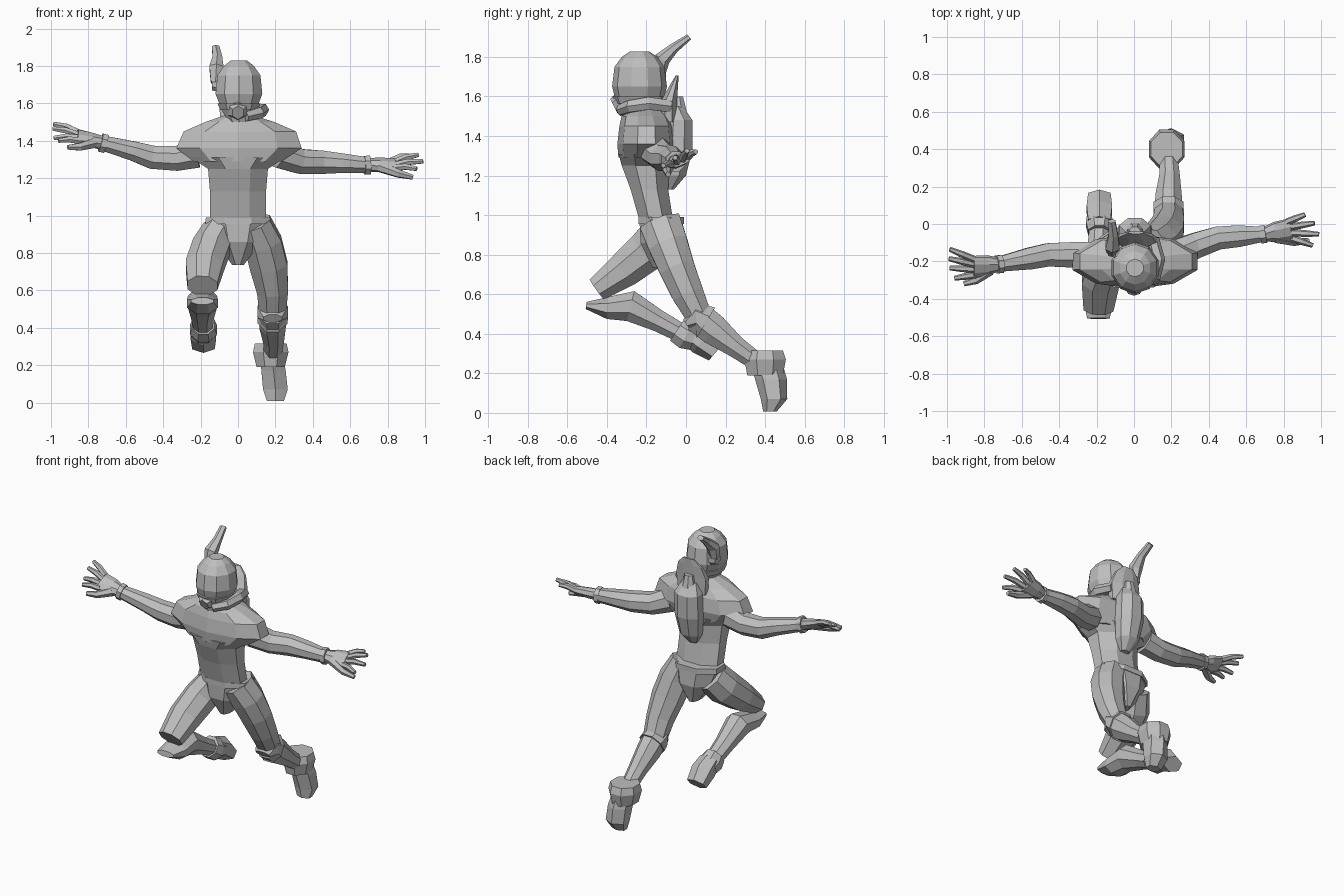
import bpy, bmesh, math
from mathutils import Vector

mat = bpy.data.materials.new("plain grey")
mat.diffuse_color = (0.52, 0.52, 0.52, 1)
X, Y, Z = Vector((1, 0, 0)), Vector((0, 1, 0)), Vector((0, 0, 1))


def loft(name, secs, n=8, ref=X, axis=None):
    """Faceted skin through sections (centre, half width along ref, half depth)."""
    bm = bmesh.new()
    pts = [Vector(s[0]) for s in secs]
    rings = []
    k = 1 / math.cos(math.pi / n)
    for i, (c, a, b) in enumerate(secs):
        t = axis or (pts[min(i + 1, len(pts) - 1)] - pts[max(i - 1, 0)]).normalized()
        u = (ref - t * ref.dot(t)).normalized()
        v = t.cross(u)
        ring = []
        for j in range(n):
            w = 2 * math.pi * (j + 0.5) / n
            ring.append(bm.verts.new(pts[i] + u * (a * k * math.cos(w)) + v * (b * k * math.sin(w))))
        rings.append(ring)
    for r, s in zip(rings, rings[1:]):
        for j in range(n):
            bm.faces.new((r[j], r[(j + 1) % n], s[(j + 1) % n], s[j]))
    bm.faces.new(rings[0][::-1])
    bm.faces.new(rings[-1])
    bmesh.ops.recalc_face_normals(bm, faces=bm.faces)
    me = bpy.data.meshes.new(name)
    bm.to_mesh(me)
    bm.free()
    me.materials.append(mat)
    ob = bpy.data.objects.new(name, me)
    bpy.context.collection.objects.link(ob)
    return ob


def stack(name, rows, n=8):
    """Horizontal rings: (x, y, z, half width, half depth)."""
    return loft(name, [((x, y, z), a, b) for x, y, z, a, b in rows], n, X, Z)


# torso with wide shoulder mantle
stack("torso", [(0, -.15, .97, .15, .085), (0, -.185, 1.13, .15, .095),
                (0, -.205, 1.25, .16, .12), (0, -.205, 1.31, .25, .135)], 8)
stack("shoulder_mantle", [(0, -.205, 1.29, .235, .13), (.005, -.2, 1.36, .335, .14),
                          (.01, -.2, 1.45, .30, .13), (.01, -.205, 1.5, .185, .115),
                          (.005, -.21, 1.535, .08, .08)], 10)

# pelvis and belt
stack("pelvis", [(0, -.125, .97, .165, .11), (0, -.12, .86, .125, .11), (0, -.11, .735, .03, .06)])
stack("belt", [(0, -.125, .955, .175, .115), (0, -.125, .99, .172, .115)])

# helmet, jaw rim, mouthpiece
stack("helmet", [(.005, -.26, 1.5, .055, .07), (.005, -.235, 1.56, .09, .11),
                 (.005, -.235, 1.65, .125, .132), (.005, -.235, 1.75, .115, .12),
                 (.005, -.235, 1.8, .08, .085), (.005, -.235, 1.828, .045, .045)], 10)
stack("jaw_rim", [(.005, -.23, 1.565, .1, .125), (.005, -.235, 1.6, .115, .132)], 10)
loft("mouthpiece", [((0, -.30, 1.57), .06, .06), ((0, -.345, 1.56), .045, .045),
                    ((0, -.365, 1.55), .03, .035)], 6)

# breathing hose beside the head
loft("hose", [((.04, -.33, 1.53), .025, .025), ((.11, -.28, 1.55), .03, .03),
              ((.13, -.19, 1.565), .032, .032), ((.1, -.08, 1.55), .03, .03)], 6, Z)

# crest on the side of the helmet
loft("crest_mount", [((-.1, -.14, 1.70), .04, .04), ((-.14, -.14, 1.70), .03, .03)], 8, Y)
loft("crest", [((-.12, -.14, 1.71), .025, .03), ((-.115, -.12, 1.79), .038, .035),
               ((-.11, -.06, 1.845), .025, .022), ((-.12, .015, 1.9), .02, .014)], 6)

# raised collar and backpack
stack("back_collar", [(.01, -.09, 1.47, .10, .045), (.01, -.085, 1.58, .11, .04),
                      (.01, -.06, 1.66, .085, .02), (.01, -.045, 1.705, .04, .008)])
stack("backpack", [(.005, -.085, 1.13, .03, .025), (.005, -.06, 1.2, .07, .06),
                   (.005, -.04, 1.33, .088, .072), (.005, -.035, 1.48, .085, .068),
                   (.005, -.06, 1.55, .05, .045)])
stack("backpack_cap", [(.005, -.04, 1.52, .045, .045), (.005, -.045, 1.6, .03, .03)])


# arms: path sections, cuff, palm, fingers
def arm(side, path, wrist, palm, tips, thumb):
    loft(side + "_arm", path, 8, Y)
    w, p = Vector(wrist), Vector(palm)
    d = (p - w).normalized()
    loft(side + "_wrist_cuff", [(w - d * .015, .048, .05), (w + d * .015, .048, .05)], 8, Y)
    across = (Vector(tips[0]) - Vector(tips[-1])).normalized()
    loft(side + "_palm", [(w, .034, .034), (w.lerp(p, .45), .055, .032), (p, .062, .024)], 8, across)
    for i, tip in enumerate(tips):
        t = Vector(tip)
        base = p + across * (.048 - .032 * i) - d * .01
        mid = base.lerp(t, .5) + Z * .008
        loft(f"{side}_finger_{i + 1}", [(base, .017, .017), (mid, .016, .016), (t, .011, .011)], 6, across)
    t = Vector(thumb)
    base = w.lerp(p, .4) - across * .03
    loft(side + "_thumb", [(base, .026, .026), (base.lerp(t, .55) - across * .015, .02, .02),
                           (t, .012, .012)], 6, across)


arm("right",
    [((-.22, -.17, 1.33), .075, .075), ((-.33, -.165, 1.305), .068, .066), ((-.46, -.165, 1.312), .062, .062),
     ((-.56, -.185, 1.345), .058, .052), ((-.72, -.215, 1.387), .04, .04)],
    (-.72, -.215, 1.387), (-.86, -.23, 1.425),
    [(-.985, -.135, 1.49), (-.99, -.185, 1.465), (-.985, -.235, 1.415), (-.96, -.29, 1.40)],
    (-.91, -.32, 1.365))
arm("left",
    [((.22, -.16, 1.33), .075, .075), ((.33, -.115, 1.29), .068, .066), ((.45, -.075, 1.285), .062, .062),
     ((.56, -.065, 1.28), .058, .052), ((.69, -.055, 1.27), .04, .042)],
    (.69, -.055, 1.27), (.84, -.03, 1.275),
    [(.915, .05, 1.32), (.965, .005, 1.325), (.99, -.055, 1.29), (.955, -.115, 1.25)],
    (.935, -.09, 1.205))

# trailing left leg
loft("left_thigh", [((.09, -.13, .96), .085, .105), ((.135, -.09, .85), .1, .1),
                    ((.165, -.045, .73), .1, .09), ((.185, .01, .6), .083, .08), ((.185, .065, .49), .072, .065)])
loft("left_knee_guard", [((.185, .0, .45), .05, .025), ((.185, .05, .485), .082, .075),
                         ((.185, .1, .455), .08, .09)])
loft("left_shin", [((.185, .06, .485), .075, .08), ((.185, .14, .42), .07, .078),
                   ((.19, .25, .335), .055, .055), ((.185, .37, .25), .045, .045)])
loft("left_boot_cuff", [((.175, .40, .315), .085, .09), ((.175, .40, .27), .095, .105),
                        ((.175, .40, .19), .075, .09)], 8, X, Z)
loft("left_foot", [((.18, .41, .24), .06, .07), ((.19, .43, .17), .065, .07),
                   ((.2, .445, .07), .066, .058), ((.2, .425, .008), .045, .03)], 6, X, Z)

# bent right leg
loft("right_thigh", [((-.1, -.125, .91), .09, .1), ((-.145, -.19, .825), .1, .105),
                     ((-.18, -.31, .725), .1, .09), ((-.19, -.45, .625), .08, .062)])
loft("right_shin", [((-.19, -.505, .543), .06, .018), ((-.19, -.4, .53), .082, .055),
                    ((-.19, -.28, .54), .078, .078), ((-.19, -.14, .465), .06, .055),
                    ((-.185, .02, .38), .048, .045)])
loft("right_boot_cuff", [((-.185, -.045, .42), .06, .065), ((-.185, .0, .39), .072, .07),
                         ((-.185, .04, .375), .066, .06)])
loft("right_foot", [((-.185, .01, .41), .06, .05), ((-.185, .08, .365), .068, .065),
                    ((-.185, .15, .305), .06, .045)], 6)
